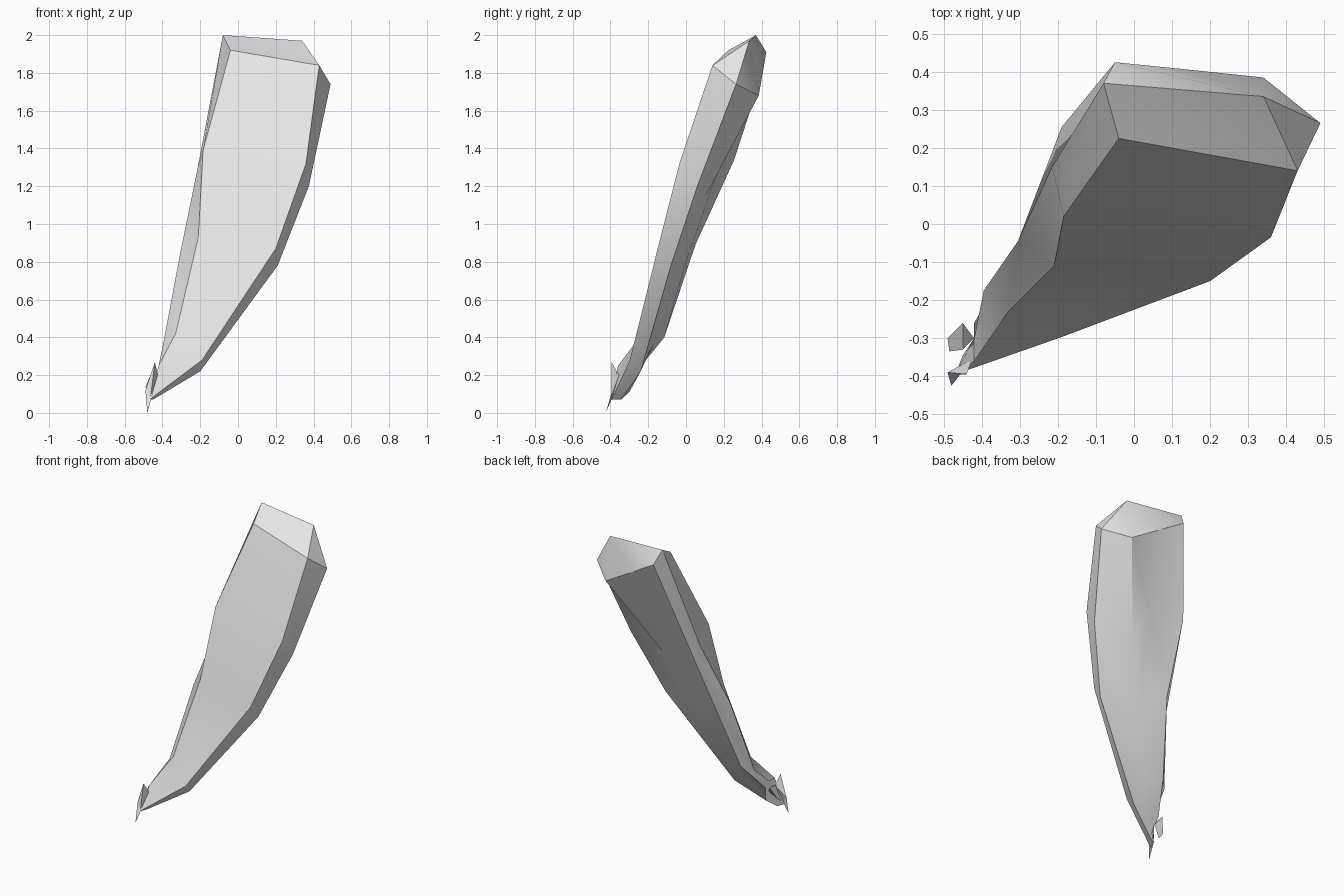
import bpy, bmesh

if "Cube" in bpy.data.objects:
    bpy.data.objects.remove(bpy.data.objects["Cube"])

mat = bpy.data.materials.new("pale grey")
mat.diffuse_color = (0.8, 0.8, 0.8, 1)
mat.use_nodes = True
mat.node_tree.nodes["Principled BSDF"].inputs["Base Color"].default_value = mat.diffuse_color


def finish(name, bm, angle):
    bmesh.ops.recalc_face_normals(bm, faces=bm.faces)
    mesh = bpy.data.meshes.new(name)
    bm.to_mesh(mesh)
    bm.free()
    mesh.materials.append(mat)
    ob = bpy.data.objects.new(name, mesh)
    bpy.context.collection.objects.link(ob)
    bpy.ops.object.select_all(action='DESELECT')
    ob.select_set(True)
    bpy.context.view_layer.objects.active = ob
    bpy.ops.object.shade_smooth_by_angle(angle=angle)
    return ob


# Blade cross-sections from the broad top to the tip. Each runs:
# front left, front right, right, back right, back middle, back left, left
sections = [
    [(-.04, .225, 1.92), (.43, .14, 1.84), (.49, .265, 1.74), (.34, .385, 1.68),
     (.12, .408, 1.81), (-.05, .425, 1.91), (-.08, .37, 2.0)],
    [(-.185, .02, 1.39), (.36, -.035, 1.32), (.375, .06, 1.20), (.10, .105, 1.15),
     (.03, .19, 1.34), (-.19, .255, 1.34), (-.215, .15, 1.29)],
    [(-.21, -.11, .93), (.20, -.15, .87), (.21, -.08, .78), (.04, -.03, .79),
     (-.025, 0, .80), (-.23, .05, .89), (-.305, -.045, .85)],
    [(-.33, -.23, .42), (-.19, -.297, .28), (-.20, -.24, .22), (-.22, -.19, .33),
     (-.24, -.165, .37), (-.335, -.115, .40), (-.395, -.175, .37)],
    [(-.42, -.36, .25), (-.47, -.395, .07), (-.45, -.345, .07), (-.40, -.30, .11),
     (-.40, -.29, .14), (-.42, -.26, .22), (-.42, -.30, .25)],
]
bm = bmesh.new()
rings = [[bm.verts.new(p) for p in s] for s in sections]
for a, b in zip(rings, rings[1:]):
    for i in range(7):
        j = (i + 1) % 7
        bm.faces.new((a[i], a[j], b[j], b[i]))

# Ridged cap on the broad end, closed tip on the other
fl, fr, r, br, mid, bl, l = rings[0]
ridge = bm.verts.new((.34, .335, 1.97))
for tri in ((l, fl, fr), (l, fr, ridge), (fr, r, ridge), (ridge, r, br),
            (ridge, br, mid), (ridge, mid, bl), (ridge, bl, l)):
    bm.faces.new(tri)
bm.faces.new(rings[-1])
finish("blade", bm, 0.5)


# Two small prongs curling off the tip
def prong(name, outline, inner):
    bm = bmesh.new()
    vs = [bm.verts.new(p) for p in outline]
    apex = bm.verts.new(inner)
    bm.faces.new(vs)
    for i in range(4):
        bm.faces.new((vs[i], vs[(i + 1) % 4], apex))
    finish(name, bm, 0.5)


prong("front_prong", [(-.44, -.395, .27), (-.49, -.39, .12), (-.48, -.425, 0),
                      (-.465, -.395, .07)], (-.425, -.355, .20))
prong("back_prong", [(-.45, -.26, .23), (-.49, -.30, .14), (-.485, -.335, .12),
                     (-.45, -.33, .22)], (-.42, -.30, .18))
